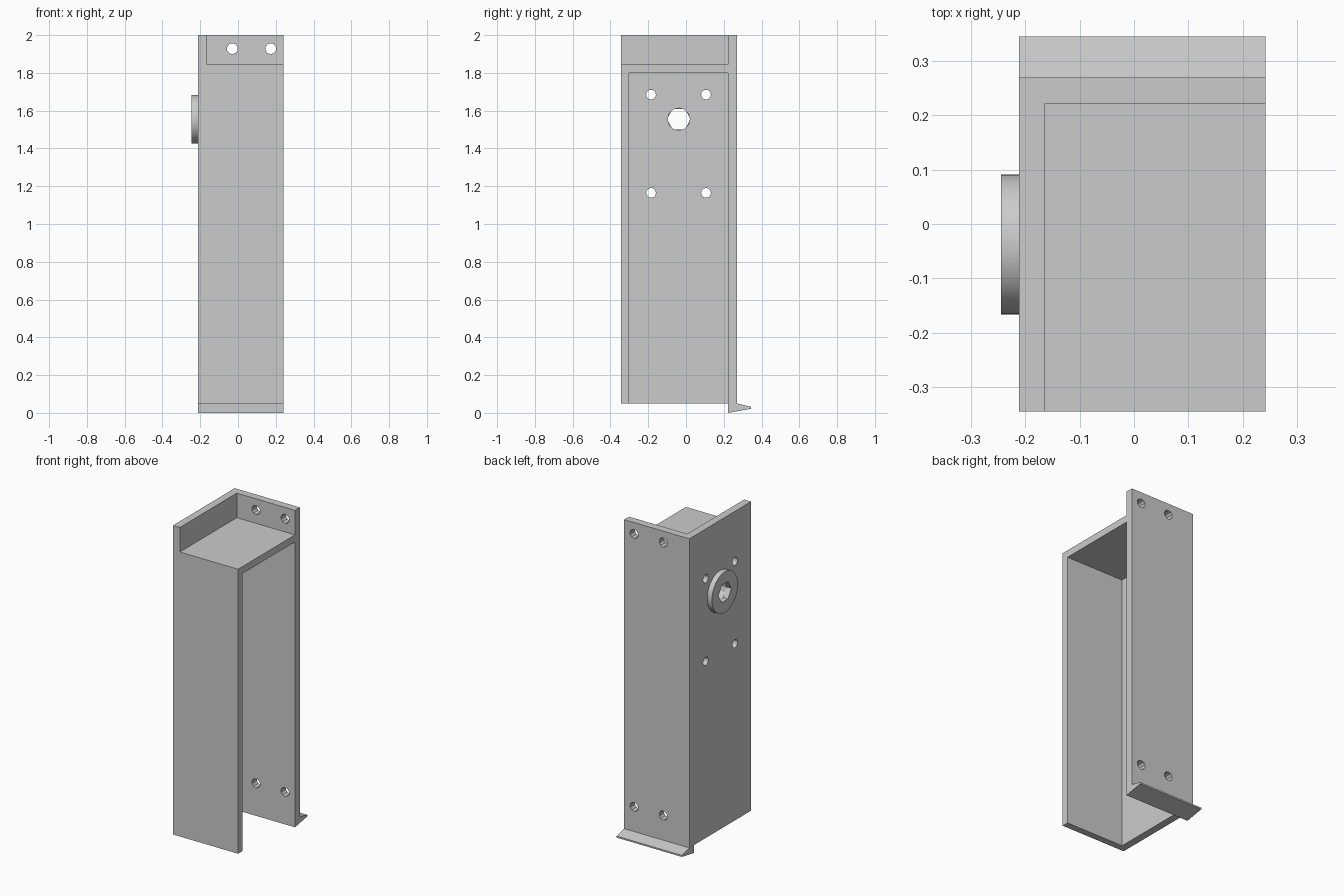
import bpy
import bmesh
from math import radians
from mathutils import Matrix, Vector

cube = bpy.data.objects.get("Cube")
if cube:
    bpy.data.objects.remove(cube, do_unlink=True)

grey = bpy.data.materials.new("plain grey")
grey.use_nodes = True
grey.diffuse_color = (0.6, 0.6, 0.6, 1)
grey.node_tree.nodes["Principled BSDF"].inputs["Base Color"].default_value = (0.6, 0.6, 0.6, 1)

# Overall limits of the housing
LEFT, RIGHT = -0.212, 0.242
FRONT, BACK = -0.345, 0.27
BOTTOM, TOP, WALL = 0.05, 2.0, 0.048
INNER_X, INNER_Y = LEFT + WALL, BACK - WALL
SHELF_TOP = 1.845


def finish(name, bm):
    bmesh.ops.recalc_face_normals(bm, faces=bm.faces)
    mesh = bpy.data.meshes.new(name)
    bm.to_mesh(mesh)
    bm.free()
    mesh.materials.append(grey)
    obj = bpy.data.objects.new(name, mesh)
    bpy.context.collection.objects.link(obj)
    return obj


def box(name, low, high):
    bm = bmesh.new()
    low, high = Vector(low), Vector(high)
    size = Matrix.Diagonal((high - low).to_4d())
    size[3][3] = 1
    bmesh.ops.create_cube(bm, size=1, matrix=Matrix.Translation((low + high) / 2) @ size)
    return finish(name, bm)


def cylinders(name, centres, radius, depth, sides, axis):
    bm = bmesh.new()
    turn = Matrix.Rotation(radians(90), 4, "Y" if axis == "X" else "X")
    for centre in centres:
        bmesh.ops.create_cone(bm, cap_ends=True, segments=sides, radius1=radius,
                              radius2=radius, depth=depth,
                              matrix=Matrix.Translation(centre) @ turn)
    return finish(name, bm)


def drill(obj, cutter):
    # Cut the holes, keep the result and drop the cutter
    mod = obj.modifiers.new("holes", "BOOLEAN")
    mod.operation, mod.solver, mod.object = "DIFFERENCE", "EXACT", cutter
    cutter.hide_render = True
    graph = bpy.context.evaluated_depsgraph_get()
    mesh = bpy.data.meshes.new_from_object(obj.evaluated_get(graph))
    obj.modifiers.clear()
    obj.data = mesh
    bpy.data.objects.remove(cutter, do_unlink=True)


# Housing panels, open on one side and underneath
side_wall = box("side_wall", (LEFT, FRONT, BOTTOM), (INNER_X, INNER_Y, TOP))
back_plate = box("back_plate", (LEFT, INNER_Y, BOTTOM), (RIGHT, BACK, TOP))
box("front_plate", (INNER_X, FRONT, BOTTOM), (RIGHT, FRONT + 0.043, SHELF_TOP - 0.045))
box("shelf", (INNER_X, FRONT, SHELF_TOP - 0.045), (RIGHT, INNER_Y, SHELF_TOP))

# Screw holes and central bore
drill(side_wall, cylinders("side_cutter", [(LEFT, y, z) for y in (-0.185, 0.106)
                                           for z in (1.165, 1.685)], 0.026, 0.3, 12, "X"))
hub_centre = Vector((LEFT - 0.0165, -0.038, 1.555))
drill(side_wall, cylinders("bore_cutter", [hub_centre], 0.059, 0.3, 12, "X"))
drill(back_plate, cylinders("back_cutter", [(x, BACK, z) for x in (-0.03, 0.173)
                                            for z in (0.205, 1.928)], 0.029, 0.3, 10, "Y"))

# Round hub with a six-sided socket
hub = cylinders("hub", [hub_centre], 0.129, 0.033, 48, "X")
drill(hub, cylinders("socket_cutter", [hub_centre], 0.063, 0.2, 6, "X"))
bpy.ops.object.select_all(action="DESELECT")
hub.select_set(True)
bpy.context.view_layer.objects.active = hub
bpy.ops.object.shade_smooth_by_angle(angle=radians(30))

# Wedge-shaped drip lip along the bottom of the back plate
bm = bmesh.new()
profile = [(INNER_Y, BOTTOM), (INNER_Y, 0), (0.345, 0.022), (0.345, 0.032), (BACK, BOTTOM)]
face = bm.faces.new([bm.verts.new((LEFT, y, z)) for y, z in profile])
extruded = bmesh.ops.extrude_face_region(bm, geom=[face])["geom"]
bmesh.ops.translate(bm, vec=(RIGHT - LEFT, 0, 0),
                    verts=[v for v in extruded if isinstance(v, bmesh.types.BMVert)])
finish("drip_lip", bm)
